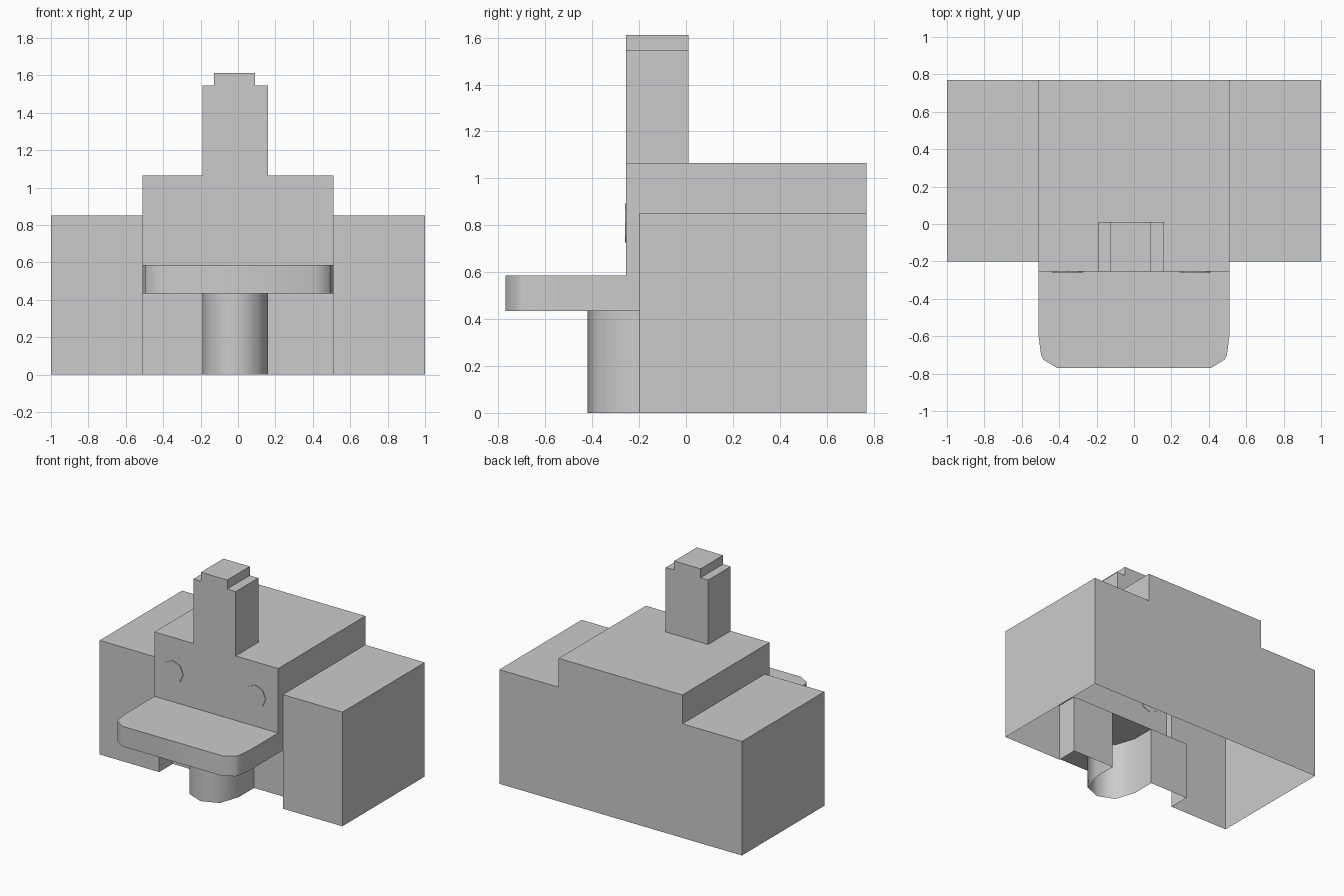
import bpy, math
from math import radians

if "Cube" in bpy.data.objects:
    bpy.data.objects.remove(bpy.data.objects["Cube"])

def shell(name, pieces, smooth=False):
    """Build one object from vertical wall strips and flat caps.
    pieces: ('wall', points, z0, z1, closed), ('up', points, z), ('down', points, z)
    Points run counter-clockwise seen from above."""
    verts, faces, index = [], [], {}

    def vid(x, y, z):
        key = (round(x, 4), round(y, 4), round(z, 4))
        if key not in index:
            index[key] = len(verts)
            verts.append(key)
        return index[key]

    for kind, pts, *rest in pieces:
        if kind == 'wall':
            z0, z1, closed = rest
            pairs = list(zip(pts, pts[1:])) + ([(pts[-1], pts[0])] if closed else [])
            for a, b in pairs:
                faces.append([vid(*a, z0), vid(*b, z0), vid(*b, z1), vid(*a, z1)])
        else:
            loop = [vid(*p, rest[0]) for p in pts]
            faces.append(loop if kind == 'up' else loop[::-1])
    mesh = bpy.data.meshes.new(name)
    mesh.from_pydata(verts, [], faces)
    ob = bpy.data.objects.new(name, mesh)
    bpy.context.collection.objects.link(ob)
    if smooth:
        bpy.ops.object.select_all(action='DESELECT')
        ob.select_set(True)
        bpy.context.view_layer.objects.active = ob
        bpy.ops.object.shade_smooth_by_angle(angle=radians(60))
    return ob

def rect(x0, x1, y0, y1):
    return [(x0, y0), (x1, y0), (x1, y1), (x0, y1)]

W, BACK, SIDE_FRONT, FRONT, RECESS = 0.51, 0.77, -0.2, -0.255, -0.04
SLAB_LOW, SLAB_TOP, SIDE_TOP, BODY_TOP = 0.435, 0.585, 0.85, 1.065

# wide lower block, open underneath
shell("side_blocks", [
    ('wall', [(W, SIDE_FRONT), (1, SIDE_FRONT), (1, BACK), (-1, BACK),
              (-1, SIDE_FRONT), (-W, SIDE_FRONT)], 0, SIDE_TOP, False),
    ('up', rect(W, 1, SIDE_FRONT, BACK), SIDE_TOP),
    ('up', rect(-1, -W, SIDE_FRONT, BACK), SIDE_TOP)])

# recess under the slab with the rounded column in its middle
column = [(-0.19, RECESS), (-0.19, -0.22), (-0.14, -0.37), (-0.015, -0.42),
          (0.11, -0.37), (0.16, -0.22), (0.16, RECESS)]
shell("recess_and_column", [
    ('wall', [(-W, SIDE_FRONT), (-W, RECESS)] + column +
     [(W, RECESS), (W, SIDE_FRONT)], 0, SLAB_LOW, False)], smooth=True)

# projecting slab with rounded front corners
corner = [(0.41, -0.77), (0.485, -0.725), (0.497, -0.7), (W, -0.6)]
front = [(-x, y) for x, y in reversed(corner)] + corner
shell("front_slab", [
    ('wall', [(-W, SIDE_FRONT), (-W, FRONT)] + front + [(W, FRONT), (W, SIDE_FRONT)],
     SLAB_LOW, SLAB_TOP, False),
    ('up', [(-W, FRONT)] + front + [(W, FRONT)], SLAB_TOP),
    ('down', [(-W, RECESS), (-W, SIDE_FRONT), (-W, FRONT)] + front +
     [(W, FRONT), (W, SIDE_FRONT), (W, RECESS)], SLAB_LOW)], smooth=True)

# raised middle body
middle = rect(-W, W, FRONT, BACK)
shell("middle_body", [
    ('wall', [(-W, SIDE_FRONT), (-W, FRONT), (W, FRONT), (W, SIDE_FRONT)],
     SLAB_TOP, SIDE_TOP, False),
    ('wall', middle, SIDE_TOP, BODY_TOP, True),
    ('up', middle, BODY_TOP)])

# tower and its stepped cap
for name, x0, x1, z0, z1 in (("tower", -0.19, 0.16, BODY_TOP, 1.545),
                             ("tower_cap", -0.127, 0.09, 1.545, 1.612)):
    r = rect(x0, x1, FRONT, 0.01)
    shell(name, [('wall', r, z0, z1, True), ('up', r, z1)])

# two thin eight-sided discs on the front
for name, x in (("left_disc", -0.355), ("right_disc", 0.325)):
    bpy.ops.mesh.primitive_cylinder_add(vertices=8, radius=0.083, depth=0.008,
                                        location=(x, FRONT - 0.001, 0.81),
                                        rotation=(math.pi / 2, 0, 0))
    bpy.context.object.name = name
